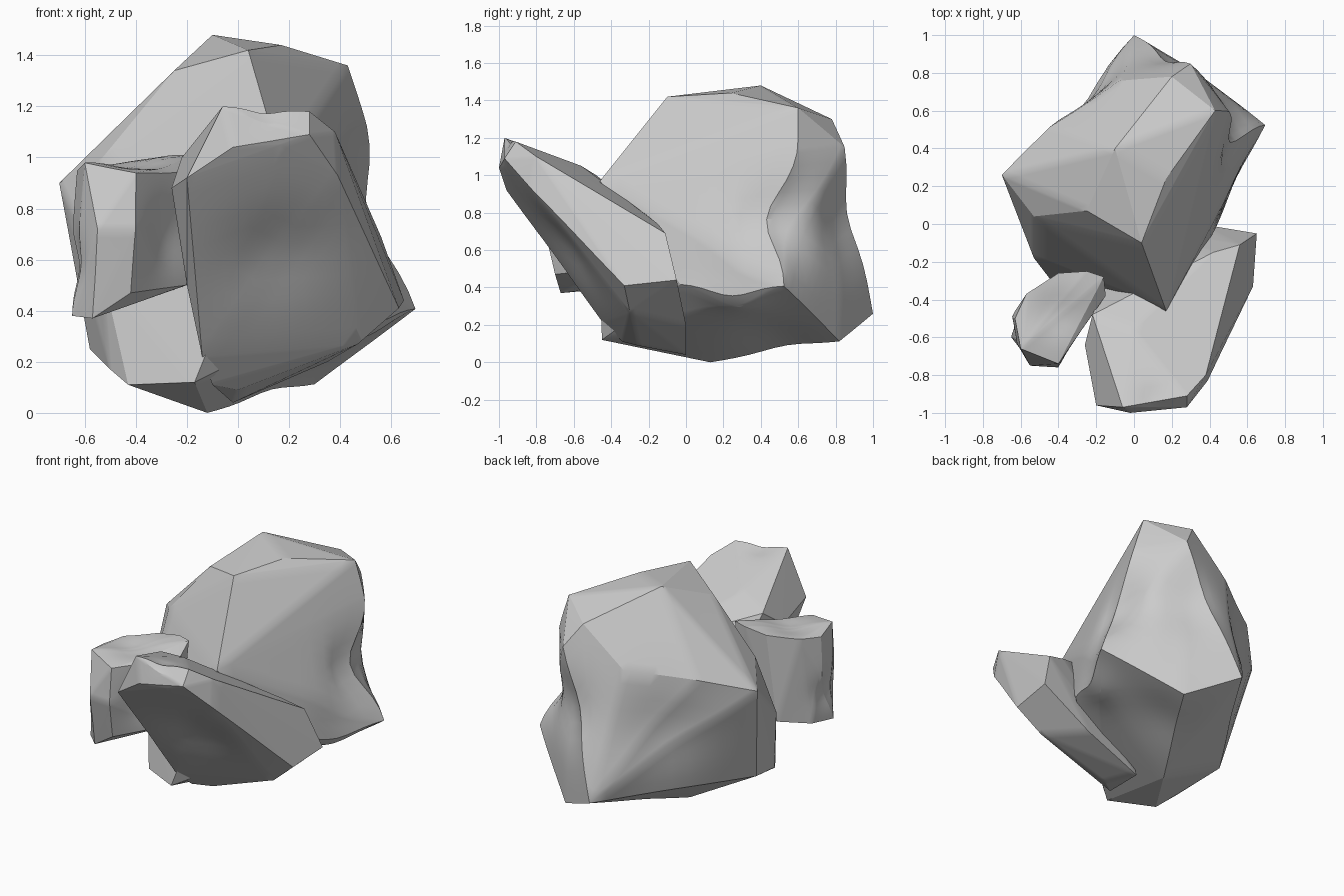
import bpy, bmesh, math
from mathutils import Vector


def rock(name, corners, dents=()):
    """Chiselled boulder: hull of its corner points, subdivided, then dented."""
    bm = bmesh.new()
    for c in corners:
        bm.verts.new(c)
    bmesh.ops.convex_hull(bm, input=bm.verts)
    loose = [v for v in bm.verts if not v.link_faces]
    bmesh.ops.delete(bm, geom=loose, context='VERTS')
    bmesh.ops.subdivide_edges(bm, edges=bm.edges[:], cuts=9, use_grid_fill=True)
    for centre, push, radius in dents:
        for v in bm.verts:
            d = (v.co - Vector(centre)).length / radius
            v.co += Vector(push) * math.exp(-d * d * 2)
    bmesh.ops.recalc_face_normals(bm, faces=bm.faces[:])
    mesh = bpy.data.meshes.new(name)
    bm.to_mesh(mesh)
    bm.free()
    obj = bpy.data.objects.new(name, mesh)
    bpy.context.collection.objects.link(obj)
    bpy.ops.object.select_all(action='DESELECT')
    obj.select_set(True)
    bpy.context.view_layer.objects.active = obj
    bpy.ops.object.shade_smooth_by_angle(angle=math.radians(25))
    return obj


# Large boulder at the back
rock("main_boulder", [
    # top
    (-.70, .26, .90), (-.45, .52, 1.00), (-.25, .64, 1.03), (-.10, .40, 1.46),
    (-.08, .76, 1.06), (.20, .78, 1.30), (.43, .60, 1.36), (.17, .24, 1.44),
    (-.10, .40, 1.48), (.04, -.10, 1.42), (-.25, .07, 1.34), (-.53, .04, 1.00),
    # sides
    (.51, .60, 1.12), (.30, .85, 1.15), (.70, .53, .41), (0, 1.0, .26),
    (.17, -.46, .97), (.43, -.03, .42), (-.53, -.18, .55),
    # underside
    (.50, .27, .34), (.30, .82, .11), (-.58, .10, .25), (-.50, -.20, .17),
    (-.43, -.31, .11), (-.17, -.45, .12), (-.12, .13, 0),
], dents=[
    ((.60, .52, .77), (-.10, -.14, 0), .30),
    ((.30, .89, .75), (-.02, -.07, 0), .30),
    ((-.30, .66, .65), (.05, -.05, 0), .38),
    ((.20, .50, .06), (0, 0, .03), .30),
    ((.55, .25, .41), (-.02, 0, -.06), .25),
])

# Slab leaning out at the front
rock("leaning_slab", [
    # outer tip
    (-.20, -.96, .92), (-.02, -1.0, 1.04), (.17, -.97, 1.05), (.28, -.97, 1.09),
    (.39, -.83, .93), (-.06, -.97, 1.20), (.13, -.93, 1.17), (.28, -.91, 1.18),
    (.38, -.80, 1.10),
    # upper side
    (-.22, -.48, 1.00), (0, -.56, 1.05), (.22, -.50, .97), (.42, -.15, .74),
    (.56, -.11, .69), (-.26, -.64, .88),
    # foot
    (.65, -.05, .44), (.63, -.33, .41), (.47, -.30, .27), (.35, 0, .20),
    (0, -.26, .09), (-.10, -.34, .11), (-.14, -.45, .22), (-.02, 0, .04),
    (-.20, -.62, .50),
], dents=[
    ((.15, -.68, .6), (0, .03, .02), .3),
    ((.10, -.93, 1.18), (0, 0, -.02), .10),
])

# Small rock at the front left
rock("small_rock", [
    # top
    (-.60, -.66, .98), (-.40, -.74, .94), (-.28, -.56, .87), (-.15, -.38, .95),
    (-.16, -.28, 1.01), (-.25, -.25, 1.01), (-.40, -.26, .99), (-.57, -.37, .97),
    (-.63, -.50, .95),
    # middle
    (-.40, -.76, .72), (-.55, -.75, .72), (-.63, -.62, .65), (-.65, -.49, .70),
    # bottom
    (-.65, -.60, .38), (-.57, -.67, .37), (-.42, -.70, .47), (-.20, -.45, .50),
    (-.20, -.30, .50), (-.60, -.45, .39), (-.45, -.30, .42),
], dents=[
    ((-.42, -.48, 1.0), (0, 0, -.04), .18),
    ((-.25, -.56, .68), (-.03, .02, 0), .2),
    ((-.64, -.55, .58), (.03, 0, 0), .15),
])
